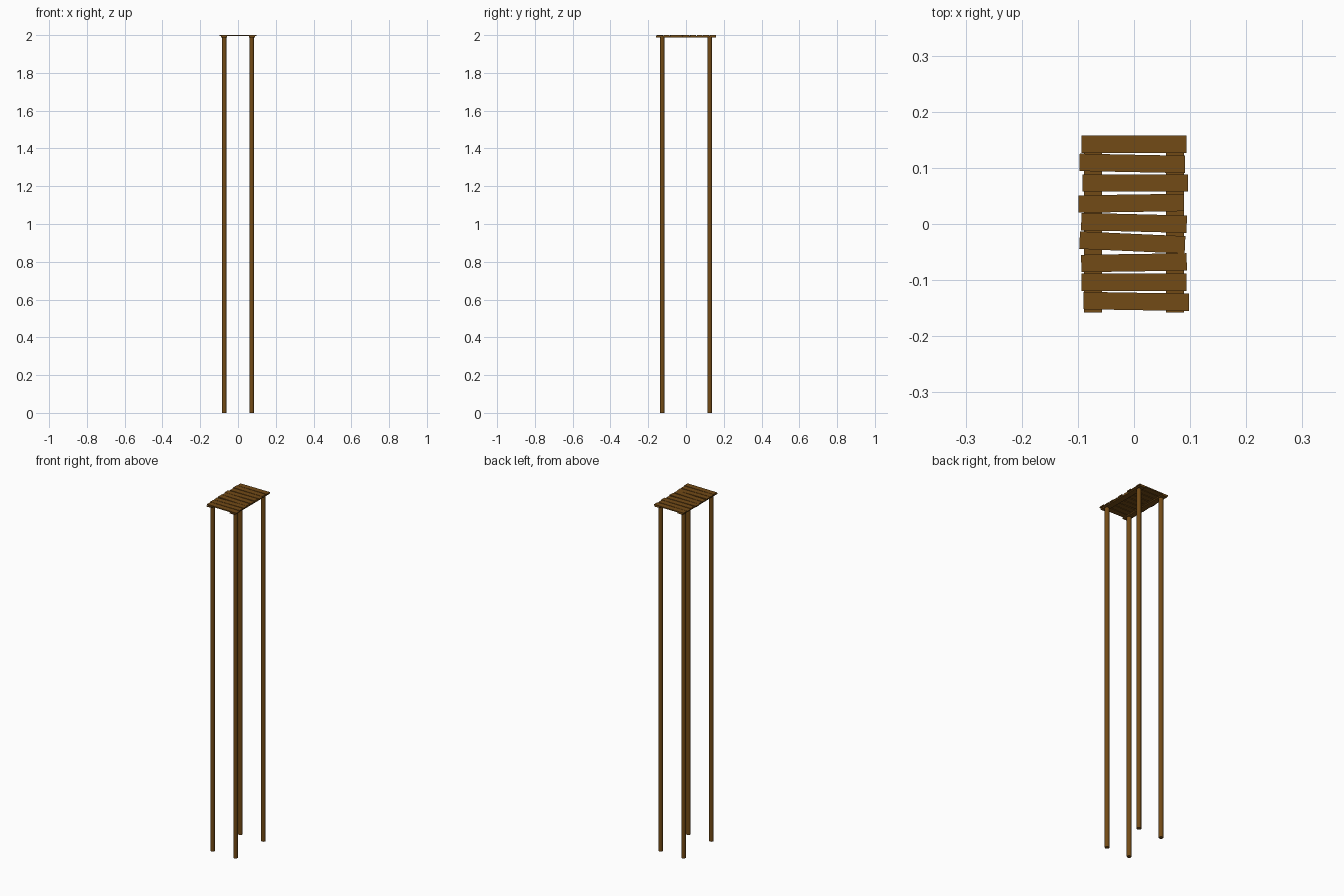
import bpy, math

if "Cube" in bpy.data.objects:
    bpy.data.objects.remove(bpy.data.objects["Cube"])

wood = bpy.data.materials.new("wood")
wood.diffuse_color = (0.17, 0.07, 0.008, 1)
wood.use_nodes = True
wood.node_tree.nodes["Principled BSDF"].inputs["Base Color"].default_value = wood.diffuse_color

TOP, PLANK_T, RAIL_T = 2.0, 0.006, 0.006


def box(name, loc, size, rot=0.0):
    bpy.ops.mesh.primitive_cube_add(size=1, location=loc, rotation=(0, 0, rot))
    ob = bpy.context.object
    ob.name = name
    ob.scale = size
    bpy.ops.object.transform_apply(location=False, rotation=False, scale=True)
    ob.data.materials.append(wood)
    return ob


# Deck planks, laid slightly unevenly: x, y, turn
planks = [
    (0.0, 0.142, 0.0), (-0.003, 0.108, -0.02), (0.002, 0.073, 0.0),
    (-0.005, 0.037, 0.015), (0.0, 0.002, -0.025), (-0.003, -0.033, -0.045),
    (0.0, -0.069, 0.015), (0.0, -0.1035, 0.0), (0.004, -0.138, -0.017),
]
for i, (x, y, turn) in enumerate(planks):
    box(f"deck_plank_{i + 1}", (x, y, TOP - PLANK_T / 2), (0.188, 0.031, PLANK_T), turn)

# Rails under the planks
for side, x in (("left", -0.073), ("right", 0.073)):
    box(f"{side}_rail", (x, 0, TOP - PLANK_T - RAIL_T / 2), (0.032, 0.315, RAIL_T))

# Round posts
height = TOP - PLANK_T - RAIL_T / 2
for sx, xn in ((-1, "left"), (1, "right")):
    for sy, yn in ((-1, "front"), (1, "back")):
        bpy.ops.mesh.primitive_cylinder_add(
            vertices=12, radius=0.012, depth=height,
            location=(sx * 0.073, sy * 0.126, height / 2))
        post = bpy.context.object
        post.name = f"{yn}_{xn}_post"
        post.data.materials.append(wood)
        bpy.ops.object.shade_smooth_by_angle(angle=math.radians(40))
